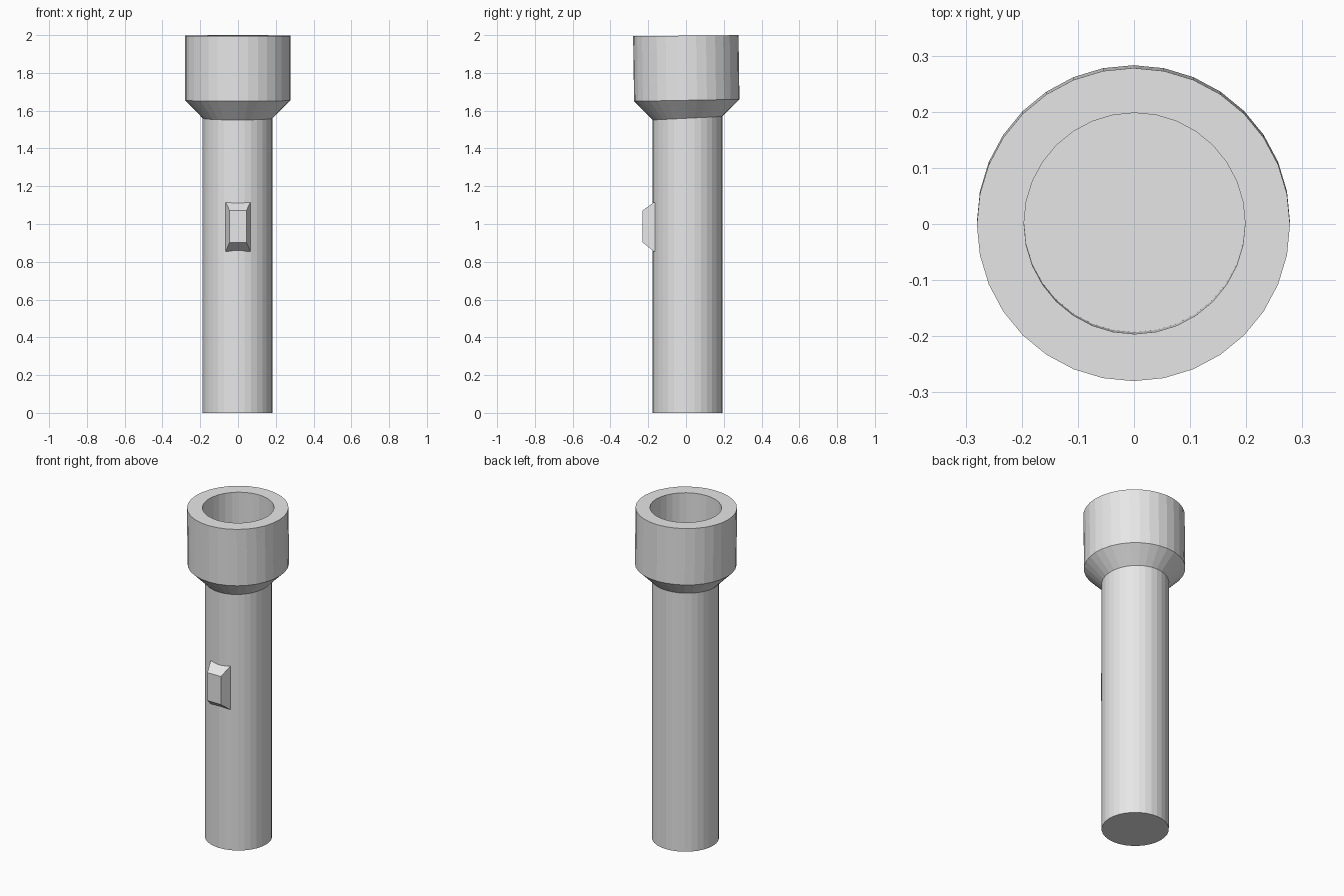
import bpy
import bmesh
import math

cube = bpy.data.objects.get("Cube")
if cube:
    bpy.data.objects.remove(cube, do_unlink=True)

SIDES = 32

grey = bpy.data.materials.new("light_grey")
grey.use_nodes = True
colour = (0.8, 0.8, 0.8, 1)
grey.diffuse_color = colour
grey.node_tree.nodes["Principled BSDF"].inputs["Base Color"].default_value = colour


def loft(name, rings):
    """Skin a stack of closed point rings and cap both ends."""
    bm = bmesh.new()
    loops = [[bm.verts.new(p) for p in ring] for ring in rings]
    n = len(loops[0])
    for a, b in zip(loops, loops[1:]):
        for i in range(n):
            j = (i + 1) % n
            bm.faces.new((a[i], a[j], b[j], b[i]))
    bm.faces.new(loops[0])
    bm.faces.new(loops[-1])
    bmesh.ops.recalc_face_normals(bm, faces=bm.faces)
    mesh = bpy.data.meshes.new(name)
    bm.to_mesh(mesh)
    bm.free()
    mesh.materials.append(grey)
    obj = bpy.data.objects.new(name, mesh)
    bpy.context.collection.objects.link(obj)
    return obj


def circle(radius, z, cx=0.0, cy=0.0, slope=0.0):
    """Horizontal circle, tipped up towards +y by the slope."""
    points = []
    for i in range(SIDES):
        a = 2 * math.pi * i / SIDES
        y = radius * math.sin(a)
        points.append((cx + radius * math.cos(a), cy + y, z + slope * y))
    return points


def rectangle(half_x, y, z_low, z_high):
    return [(-half_x, y, z_low), (half_x, y, z_low),
            (half_x, y, z_high), (-half_x, y, z_high)]


# Handle, flared neck, head and its hollow, as one slightly skewed skin
loft("torch_body", [
    circle(0.185, 0.0, -0.002, 0.008),
    circle(0.185, 1.56, -0.002, 0.008, 0.05),
    circle(0.279, 1.655, -0.001, 0.004, 0.018),
    circle(0.279, 1.997, -0.001, -0.001, 0.01),
    circle(0.197, 1.997, 0.001, 0.001, 0.01),
    circle(0.197, 1.655, 0.001, 0.004, 0.018),
])

# Bevelled sliding switch on the front of the handle
loft("switch", [
    rectangle(0.065, -0.12, 0.855, 1.115),
    rectangle(0.065, -0.17, 0.855, 1.115),
    rectangle(0.045, -0.229, 0.902, 1.072),
])
